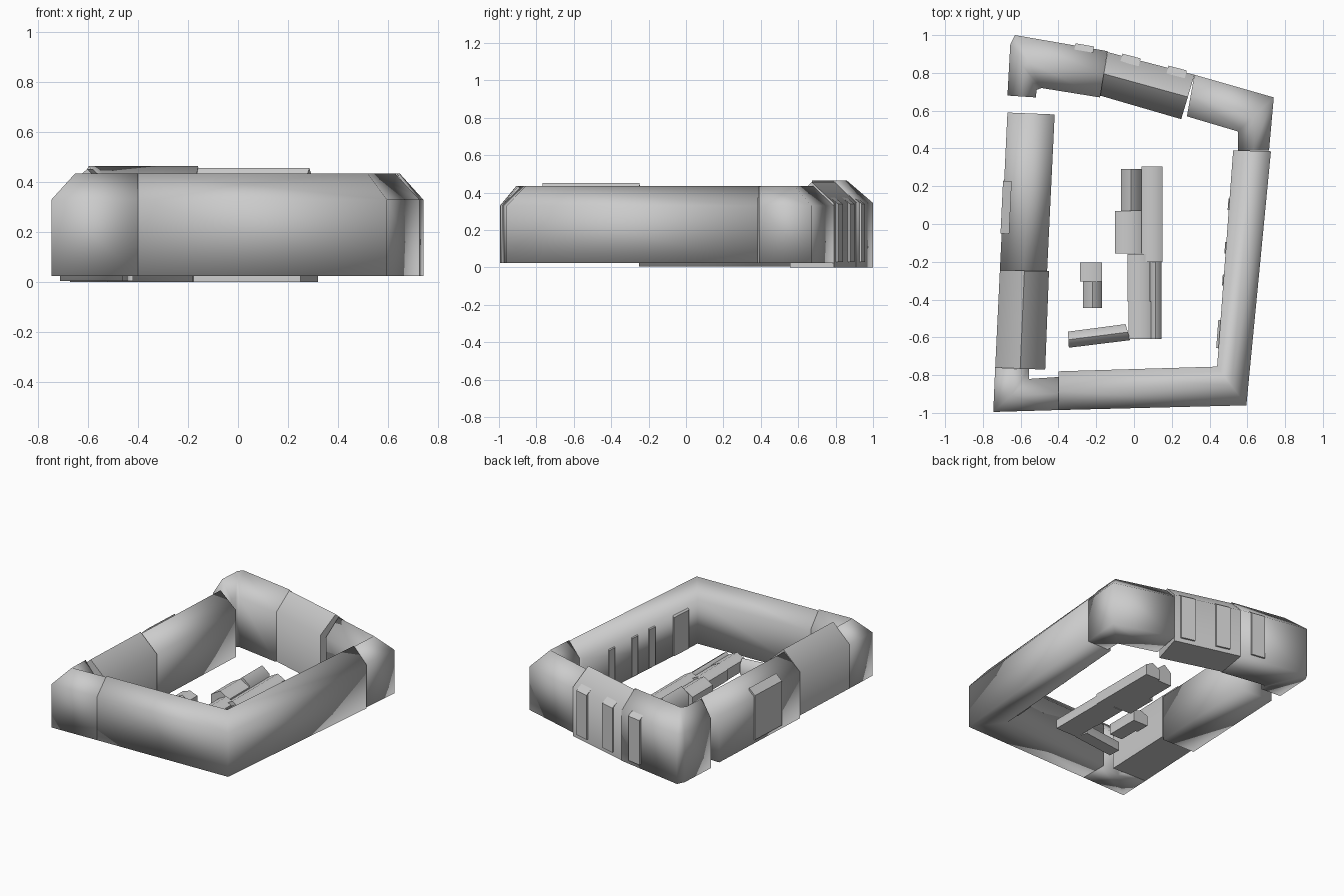
import bpy, bmesh, math
from mathutils import Vector

cube = bpy.data.objects.get("Cube")
if cube:
    bpy.data.objects.remove(cube, do_unlink=True)

plaster = bpy.data.materials.new("plain_grey")
plaster.use_nodes = True
grey = (0.6, 0.6, 0.6, 1)
plaster.diffuse_color = grey
plaster.node_tree.nodes["Principled BSDF"].inputs["Base Color"].default_value = grey


def finish(bm, name, angle):
    bmesh.ops.recalc_face_normals(bm, faces=bm.faces)
    mesh = bpy.data.meshes.new(name)
    bm.to_mesh(mesh)
    bm.free()
    obj = bpy.data.objects.new(name, mesh)
    bpy.context.collection.objects.link(obj)
    mesh.materials.append(plaster)
    bpy.ops.object.select_all(action='DESELECT')
    obj.select_set(True)
    bpy.context.view_layer.objects.active = obj
    bpy.ops.object.shade_smooth_by_angle(angle=math.radians(angle))


def wing(name, outer, inner, base=0.025, eave=0.33, ridge=0.435, angle=100):
    """Gabled building swept between an outer and an inner wall line."""
    bm = bmesh.new()
    rings = []
    for o, i in zip(outer, inner):
        m = ((o[0] + i[0]) / 2, (o[1] + i[1]) / 2)
        section = ((o, base), (o, eave), (m, ridge), (i, eave), (i, base))
        rings.append([bm.verts.new((p[0], p[1], z)) for p, z in section])
    for a, b in zip(rings, rings[1:]):
        for k in range(5):
            n = (k + 1) % 5
            bm.faces.new((a[k], a[n], b[n], b[k]))
    bm.faces.new(rings[0])
    bm.faces.new(rings[-1])
    finish(bm, name, angle)


def projection(name, a, b, side, spots, width, depth=0.012, base=0.03, top=0.34):
    """Shallow wall strips with sloping tops along the line a-b."""
    a, b = Vector(a), Vector(b)
    along = (b - a).normalized()
    out = Vector((along.y, -along.x)) * side
    for t in spots:
        c = a.lerp(b, t)
        bm = bmesh.new()
        rings = []
        for s in (-width / 2, width / 2):
            p = c + along * s
            section = ((-0.04, base), (depth, base), (depth, top), (-0.04, top + 0.04))
            rings.append([bm.verts.new((*(p + out * d), z)) for d, z in section])
        for k in range(4):
            n = (k + 1) % 4
            bm.faces.new((rings[0][k], rings[0][n], rings[1][n], rings[1][k]))
        bm.faces.new(rings[0])
        bm.faces.new(rings[1])
        finish(bm, name, 30)


# Perimeter buildings
wing("front_right_wing",
     [(0.725, 0.385), (0.595, -0.96), (-0.40, -0.985)],
     [(0.525, 0.39), (0.44, -0.755), (-0.40, -0.78)])
wing("front_left_corner",
     [(-0.40, -0.985), (-0.745, -0.995), (-0.735, -0.76)],
     [(-0.40, -0.81), (-0.555, -0.82), (-0.555, -0.765)])
wing("left_front_house",
     [(-0.735, -0.765), (-0.71, -0.245)],
     [(-0.47, -0.77), (-0.45, -0.25)], ridge=0.452, angle=60)
wing("left_back_house",
     [(-0.71, -0.245), (-0.67, 0.59)],
     [(-0.46, -0.25), (-0.42, 0.58)], base=0.005)
wing("back_left_corner",
     [(-0.67, 0.68), (-0.655, 0.95), (-0.63, 1.0), (-0.14, 0.915)],
     [(-0.52, 0.67), (-0.515, 0.71), (-0.49, 0.72), (-0.18, 0.67)],
     base=0, eave=0.345, ridge=0.465)
wing("back_house",
     [(-0.14, 0.91), (0.32, 0.79)],
     [(-0.18, 0.68), (0.25, 0.555)], base=0, eave=0.345, ridge=0.456, angle=60)
wing("back_right_corner",
     [(0.32, 0.79), (0.74, 0.67), (0.715, 0.39)],
     [(0.28, 0.57), (0.55, 0.49), (0.55, 0.39)])

# Stair bays and chimneystacks on the walls
projection("back_bay", (-0.63, 1.0), (-0.14, 0.915), -1, [0.75], 0.1)
projection("back_bay", (-0.14, 0.91), (0.32, 0.79), -1, [0.27, 0.8], 0.1)
projection("right_court_bay", (0.525, 0.39), (0.44, -0.755), 1,
           [0.25, 0.45, 0.6], 0.06, 0.006, top=0.3)
projection("right_court_stack", (0.525, 0.39), (0.44, -0.755), 1, [0.85], 0.15, top=0.3)
projection("left_bay", (-0.71, -0.245), (-0.67, 0.59), -1, [0.4], 0.28, 0.006)

# Low courtyard sheds: left, right, front, back, wall top, roof top
sheds = [
    (-0.07, 0.04, 0.07, 0.29, 0.12, 0.165),
    (0.04, 0.15, -0.20, 0.305, 0.10, 0.13),
    (-0.10, 0.04, -0.155, 0.07, 0.11, 0.15),
    (-0.035, 0.085, -0.41, -0.16, 0.10, 0.13),
    (0.085, 0.145, -0.61, -0.20, 0.09, 0.11),
    (-0.03, 0.09, -0.61, -0.41, 0.10, 0.13),
    (-0.285, -0.17, -0.305, -0.205, 0.10, 0.12),
    (-0.27, -0.17, -0.445, -0.305, 0.10, 0.13),
]
for x0, x1, y0, y1, wall, roof in sheds:
    wing("courtyard_shed", [(x0, y0), (x0, y1)], [(x1, y0), (x1, y1)],
         0.025, wall, roof, 60)
wing("courtyard_cross_shed", [(-0.345, -0.655), (-0.02, -0.615)],
     [(-0.35, -0.57), (-0.045, -0.53)], 0.025, 0.09, 0.12, 60)
